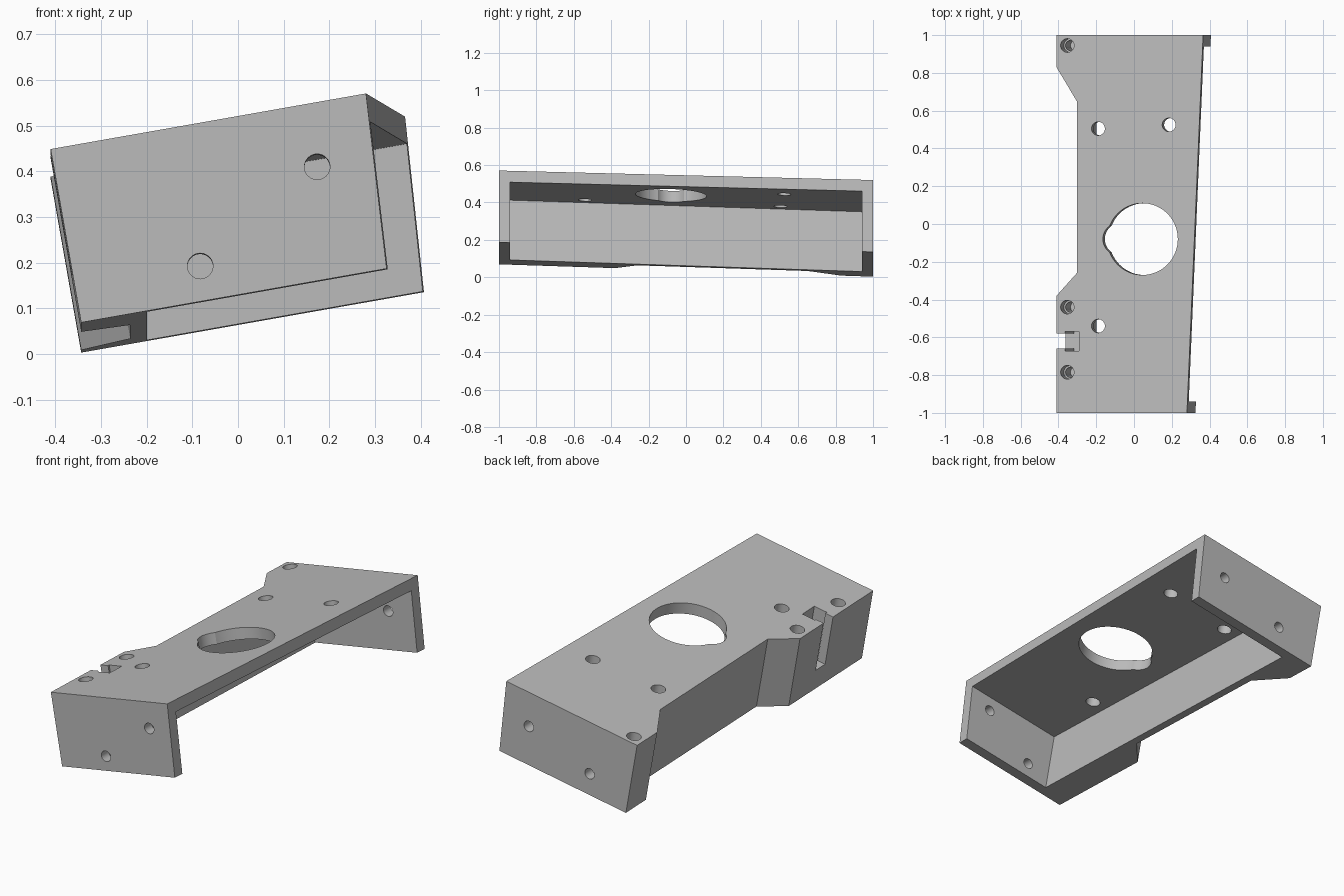
import bpy, bmesh, math
from mathutils import Matrix

if "Cube" in bpy.data.objects:
    bpy.data.objects.remove(bpy.data.objects["Cube"])

grey = bpy.data.materials.new("plain_grey")
grey.use_nodes = True
grey.diffuse_color = (0.5, 0.5, 0.5, 1)
grey.node_tree.nodes["Principled BSDF"].inputs["Base Color"].default_value = (0.5, 0.5, 0.5, 1)

TOP, BOTTOM, LEFT = 0.5135, 0.128, -0.326


def finish(name, bm):
    bmesh.ops.recalc_face_normals(bm, faces=bm.faces)
    mesh = bpy.data.meshes.new(name)
    bm.to_mesh(mesh)
    bm.free()
    mesh.materials.append(grey)
    obj = bpy.data.objects.new(name, mesh)
    bpy.context.collection.objects.link(obj)
    return obj


def prism(name, low, high, z0, z1):
    """Solid between two matching outlines at heights z0 and z1."""
    bm = bmesh.new()
    a = [bm.verts.new((x, y, z0)) for x, y in low]
    b = [bm.verts.new((x, y, z1)) for x, y in high]
    bm.faces.new(a)
    bm.faces.new(b)
    n = len(a)
    for i in range(n):
        j = (i + 1) % n
        bm.faces.new((a[i], a[j], b[j], b[i]))
    return finish(name, bm)


def box(name, x0, x1, y0, y1, z0, z1):
    outline = [(x0, y0), (x1, y0), (x1, y1), (x0, y1)]
    return prism(name, outline, outline, z0, z1)


def drill(name, centre, radius, depth, along_y=False, sides=40):
    bm = bmesh.new()
    turn = Matrix.Rotation(math.pi / 2, 4, 'X') if along_y else Matrix()
    bmesh.ops.create_cone(bm, cap_ends=True, segments=sides, radius1=radius, radius2=radius,
                          depth=depth, matrix=Matrix.Translation(centre) @ turn)
    return finish(name, bm)


# Body block with a flared, slightly drafted open side
bracket = prism("bracket_body",
                [(LEFT, -1), (0.353, -1), (0.436, 1), (LEFT, 1)],
                [(LEFT, -1), (0.375, -1), (0.462, 1), (LEFT, 1)], BOTTOM, TOP)

# Cavity leaving the top plate, side wall and two end plates
cutters = [box("cavity_cutter", -0.18, 0.8, -0.94, 0.94, -0.2, TOP - 0.061)]

# Waist recess between the two mounting pads
recess = [(-0.5, 0.83), (LEFT, 0.83), (-0.217, 0.65), (-0.217, -0.26), (LEFT, -0.38), (-0.5, -0.38)]
cutters.append(prism("waist_cutter", recess, recess, -0.2, 0.8))

# Slot in the front mounting pad: narrow mouth with a wider pocket
cutters.append(box("slot_mouth_cutter", -0.5, -0.25, -0.66, -0.58, TOP - 0.27, 0.8))
cutters.append(box("slot_pocket_cutter", -0.28, -0.205, -0.672, -0.57, TOP - 0.27, 0.8))

# Large opening with its side lobe
cutters.append(drill("opening_cutter", (0.136, -0.08, TOP), 0.19, 0.3, sides=72))
cutters.append(drill("lobe_cutter", (0.008, -0.08, TOP), 0.085, 0.3, sides=48))

# Through holes in the top plate
for x, y in [(-0.102, 0.505), (0.278, 0.525), (-0.102, -0.54)]:
    cutters.append(drill("plate_hole_cutter", (x, y, TOP), 0.036, 0.3))

# Stepped blind holes in the pads
for y in (0.945, -0.44, -0.785):
    cutters.append(drill("pad_hole_cutter", (-0.268, y, TOP), 0.036, 0.2))
    cutters.append(drill("pad_pilot_cutter", (-0.268, y, TOP), 0.027, 0.5))

# Holes through the end plates
for x, y, z in [(-0.048, -1, 0.2045), (0.242, -1, 0.374), (0.295, 1, 0.333), (-0.088, 1, 0.24)]:
    cutters.append(drill("end_hole_cutter", (x, y, z), 0.028, 0.3, along_y=True))

for cutter in cutters:
    cutter.hide_render = True
    mod = bracket.modifiers.new(cutter.name, 'BOOLEAN')
    mod.operation = 'DIFFERENCE'
    mod.solver = 'EXACT'
    mod.object = cutter

# Bake the cuts and remove the cutters
bpy.context.view_layer.update()
baked = bpy.data.meshes.new_from_object(bracket.evaluated_get(bpy.context.evaluated_depsgraph_get()))
bracket.modifiers.clear()
bracket.data = baked
for cutter in cutters:
    bpy.data.objects.remove(cutter)

# Lean the body sideways and slope it down toward the back
slope = Matrix.Identity(4)
slope[2][1], slope[2][3] = -0.033, -0.033
baked.transform(slope @ Matrix.Rotation(math.radians(-10), 4, 'Y'))

bpy.ops.object.select_all(action='DESELECT')
bracket.select_set(True)
bpy.context.view_layer.objects.active = bracket
bpy.ops.object.shade_smooth_by_angle(angle=math.radians(25))
